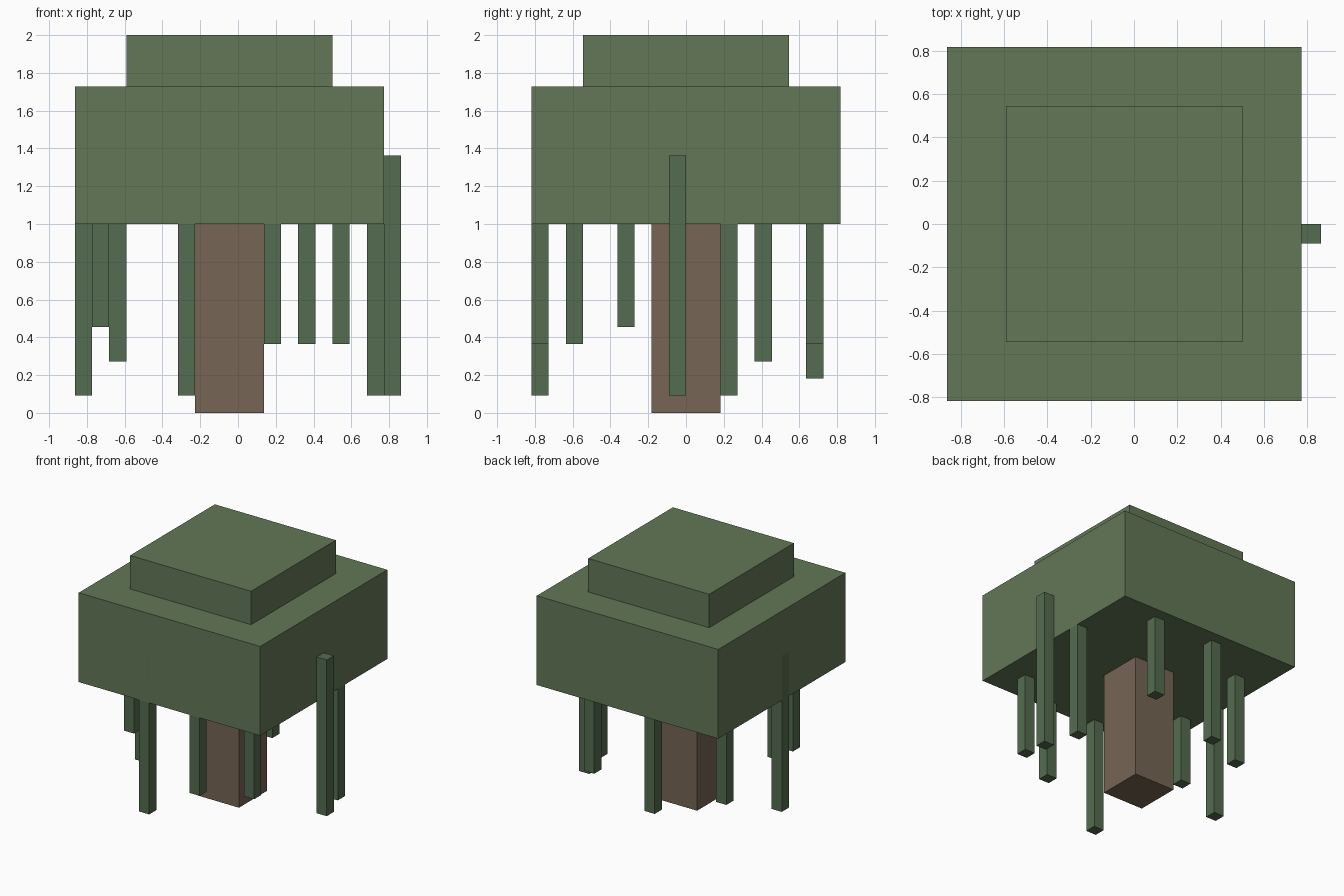
import bpy
import bmesh
from mathutils import Vector

if "Cube" in bpy.data.objects:
    bpy.data.objects.remove(bpy.data.objects["Cube"])

U = 1 / 11  # one block unit; the tree is 22 units tall


def material(name, color):
    m = bpy.data.materials.new(name)
    m.diffuse_color = (*color, 1)
    m.use_nodes = True
    m.node_tree.nodes["Principled BSDF"].inputs["Base Color"].default_value = m.diffuse_color
    return m


def box(name, lo, hi, mat):
    """Block between two corners given in block units."""
    lo, hi = Vector(lo) * U, Vector(hi) * U
    bm = bmesh.new()
    bmesh.ops.create_cube(bm, size=1)
    for v in bm.verts:
        v.co = (lo + hi) / 2 + v.co * (hi - lo)
    mesh = bpy.data.meshes.new(name)
    bm.to_mesh(mesh)
    bm.free()
    mesh.materials.append(mat)
    obj = bpy.data.objects.new(name, mesh)
    bpy.context.collection.objects.link(obj)
    return obj


leaf = material("leaf_green", (0.125, 0.185, 0.095))
vine = material("vine_green", (0.09, 0.15, 0.08))
bark = material("bark_brown", (0.18, 0.13, 0.088))

# Trunk and two-tier canopy
box("trunk", (-2.5, -2, 0), (1.5, 2, 11), bark)
box("lower_canopy", (-9.5, -9, 11), (8.5, 9, 19), leaf)
box("upper_canopy", (-6.5, -6, 19), (5.5, 6, 22), leaf)

# Hanging vines: left x, front y, bottom z; all start inside the canopy
vines = [
    (-9.5, -1, 1), (-8.5, -4, 5), (-7.5, 4, 3), (-3.5, -9, 1), (-2.5, 7, 2),
    (1.5, -9, 4), (3.5, 7, 4), (5.5, -7, 4), (7.5, 2, 1), (8.5, -1, 1),
]
for i, (x, y, z) in enumerate(vines, 1):
    box(f"hanging_vine_{i}", (x, y, z), (x + 1, y + 1, 15), vine)
